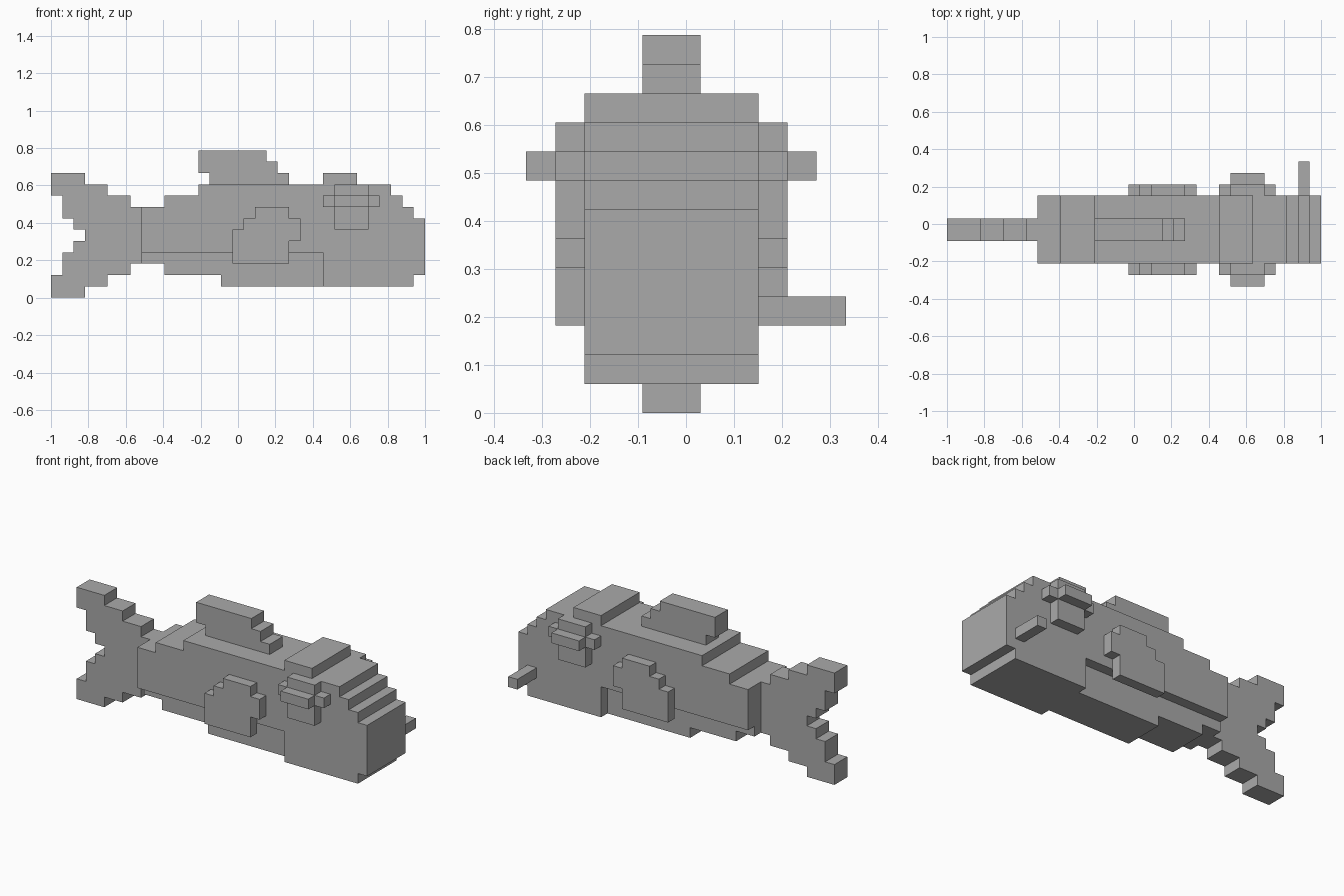
import bpy
import bmesh

cube = bpy.data.objects.get("Cube")
if cube:
    bpy.data.objects.remove(cube, do_unlink=True)

UNIT = 2 / 33            # edge of one block
MID_X, MID_Y = 16.5, 5.5  # block coordinates of the origin
BODY_Y = 5               # block coordinate of the fish's symmetry plane

grey = bpy.data.materials.new("plain_grey")
grey.use_nodes = True
colour = (0.4, 0.4, 0.4, 1)
grey.diffuse_color = colour
grey.node_tree.nodes["Principled BSDF"].inputs["Base Color"].default_value = colour


def stepped_slab(name, start, moves, y0, y1):
    """Extrude a stepped outline; moves alternate between a new z and a new x."""
    x, z = start
    outline = [(x, z)]
    for i, value in enumerate(moves):
        if i % 2 == 0:
            z = value
        else:
            x = value
        outline.append((x, z))
    bm = bmesh.new()
    verts = [bm.verts.new(((px - MID_X) * UNIT, (y0 - MID_Y) * UNIT, pz * UNIT))
             for px, pz in outline]
    face = bm.faces.new(verts)
    result = bmesh.ops.extrude_face_region(bm, geom=[face], use_keep_orig=True)
    moved = [g for g in result["geom"] if isinstance(g, bmesh.types.BMVert)]
    bmesh.ops.translate(bm, verts=moved, vec=(0, (y1 - y0) * UNIT, 0))
    bmesh.ops.recalc_face_normals(bm, faces=bm.faces)
    mesh = bpy.data.meshes.new(name)
    bm.to_mesh(mesh)
    bm.free()
    mesh.materials.append(grey)
    obj = bpy.data.objects.new(name, mesh)
    bpy.context.collection.objects.link(obj)
    return obj


def side_pair(name, start, moves, inner, outer):
    """Same slab on both flanks, at distances measured from the symmetry plane."""
    stepped_slab("right_" + name, start, moves, BODY_Y - outer, BODY_Y - inner)
    stepped_slab("left_" + name, start, moves, BODY_Y + inner, BODY_Y + outer)


# Main body with head, brow ridge and stepped snout
stepped_slab("body", (8, 4),
             [8, 10, 9, 13, 10, 24, 11, 27, 10, 30, 9, 31, 8, 32, 7, 33,
              2, 32, 1, 24, 4], BODY_Y - 3, BODY_Y + 3)

# Narrower belly behind the head
stepped_slab("belly", (8, 3), [4, 24, 1, 15, 2, 10, 3], BODY_Y - 2, BODY_Y + 2)

# Forked tail and dorsal fin
stepped_slab("tail_fin", (0, 9),
             [11, 3, 10, 5, 9, 7, 8, 8, 3, 7, 2, 5, 1, 3, 0, 0,
              2, 1, 4, 2, 5, 3, 6, 2, 7, 1, 9], BODY_Y - 1, BODY_Y + 1)
stepped_slab("dorsal_fin", (13, 11),
             [13, 19, 12, 20, 11, 21, 10, 14, 11], BODY_Y - 1, BODY_Y + 1)

# Side fins
side_pair("pectoral_fin", (16, 3),
          [6, 17, 7, 18, 8, 21, 7, 22, 5, 21, 3], 3, 4)

# Bulging eyes with a raised lid bar
side_pair("eye", (24, 8), [9, 25, 10, 28, 9, 29, 8, 28, 6, 25, 8], 3, 4)
side_pair("eyelid", (25, 8), [9, 28, 8], 4, 5)

# Stick poking out of the left side of the mouth
stepped_slab("mouth_stick", (31, 3), [4, 32, 3], BODY_Y + 3, BODY_Y + 6)
